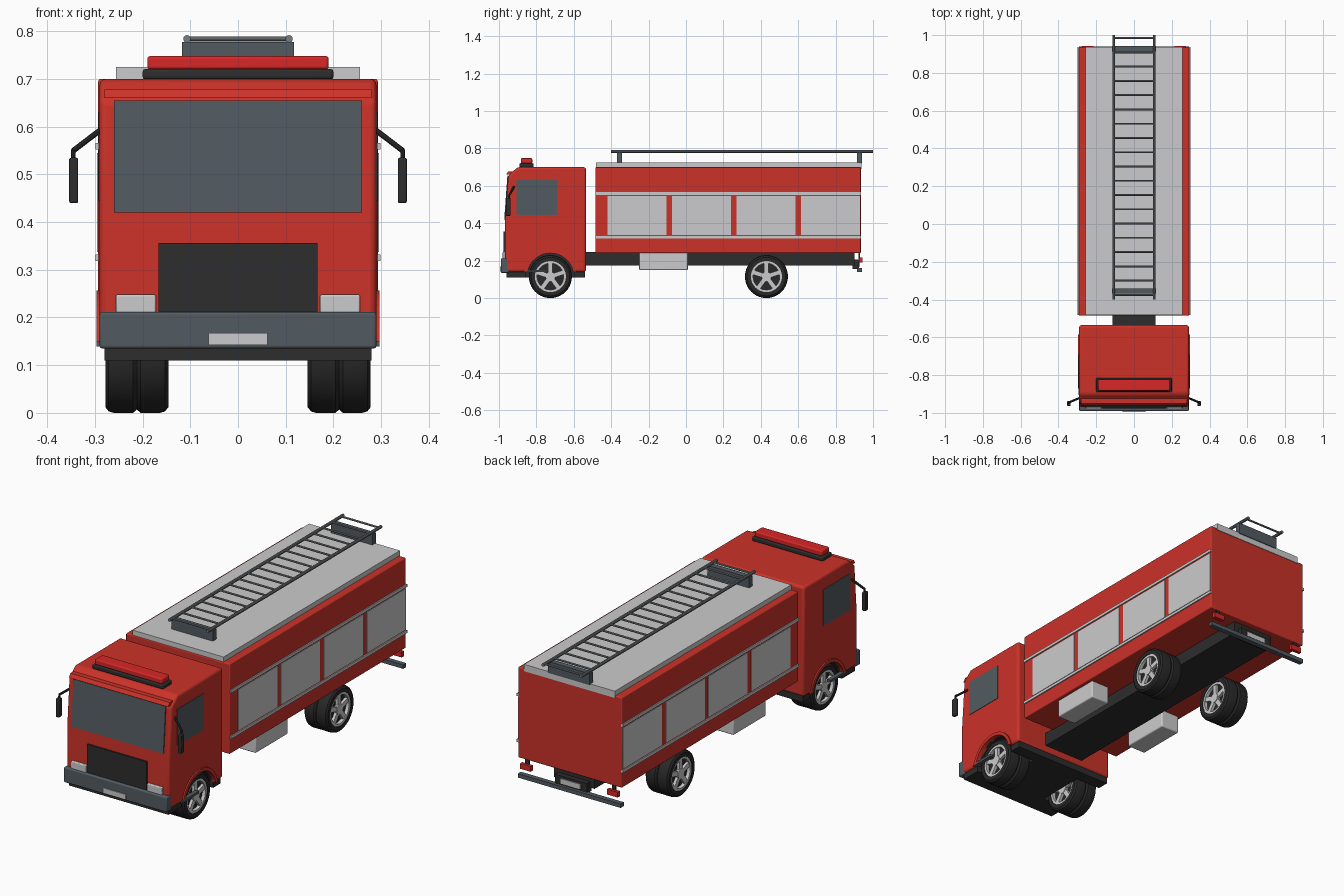
import bpy, bmesh, math
from mathutils import Vector

if "Cube" in bpy.data.objects:
    bpy.data.objects.remove(bpy.data.objects["Cube"])


def material(name, r, g, b):
    m = bpy.data.materials.new(name)
    m.use_nodes = True
    m.diffuse_color = (r, g, b, 1)
    m.node_tree.nodes["Principled BSDF"].inputs["Base Color"].default_value = (r, g, b, 1)
    return m


RED = material("body red", 0.60, 0.032, 0.022)
LAMP = material("lamp red", 0.68, 0.02, 0.02)
SILVER = material("light grey", 0.60, 0.60, 0.61)
SLATE = material("slate grey", 0.085, 0.105, 0.12)
STEEL = material("ladder steel", 0.19, 0.20, 0.21)
BLACK = material("trim black", 0.026, 0.026, 0.027)
TYRE = material("tyre rubber", 0.021, 0.021, 0.021)


def finish(name, bm, mats, bevel=0, smooth=False):
    bmesh.ops.recalc_face_normals(bm, faces=bm.faces)
    me = bpy.data.meshes.new(name)
    bm.to_mesh(me)
    bm.free()
    for m in mats:
        me.materials.append(m)
    ob = bpy.data.objects.new(name, me)
    bpy.context.scene.collection.objects.link(ob)
    if bevel:
        mod = ob.modifiers.new("edge bevel", "BEVEL")
        mod.width, mod.segments, mod.limit_method = bevel, 3, "ANGLE"
    if smooth or bevel:
        for o in bpy.context.selected_objects:
            o.select_set(False)
        ob.select_set(True)
        bpy.context.view_layer.objects.active = ob
        bpy.ops.object.shade_smooth_by_angle(angle=math.radians(35))
    return ob


def prism(name, pts, x0, x1, mat, bevel=0, rule=None, extra=()):
    """Extrude a (y, z) outline from x0 to x1."""
    bm = bmesh.new()
    a = [bm.verts.new((x0, y, z)) for y, z in pts]
    b = [bm.verts.new((x1, y, z)) for y, z in pts]
    n = len(pts)
    bm.faces.new(a)
    bm.faces.new(b[::-1])
    for i in range(n):
        j = (i + 1) % n
        f = bm.faces.new((a[i], a[j], b[j], b[i]))
        if rule:
            f.material_index = rule(f.calc_center_median())
    return finish(name, bm, (mat, *extra), bevel)


def box(name, x, y, z, mat, bevel=0):
    return prism(name, [(y[0], z[0]), (y[1], z[0]), (y[1], z[1]), (y[0], z[1])],
                 x[0], x[1], mat, bevel)


def pair(name, x, y, z, mat, bevel=0):
    for s, side in ((1, "left_"), (-1, "right_")):
        box(side + name, sorted((s * x[0], s * x[1])), y, z, mat, bevel)


def rod(name, p, q, r, mat, sides=10):
    p, q = Vector(p), Vector(q)
    bm = bmesh.new()
    bmesh.ops.create_cone(bm, cap_ends=True, segments=sides, radius1=r, radius2=r,
                          depth=(q - p).length)
    ob = finish(name, bm, [mat], smooth=True)
    ob.rotation_mode = "QUATERNION"
    ob.rotation_quaternion = (q - p).to_track_quat("Z", "Y")
    ob.location = (p + q) / 2
    return ob


def lathe(name, profile, centre, mat, steps=40):
    """Spin a closed (x, radius) profile about the axle."""
    bm = bmesh.new()
    rings = []
    for i in range(steps):
        t = math.tau * i / steps
        rings.append([bm.verts.new((x, r * math.cos(t), r * math.sin(t))) for x, r in profile])
    n = len(profile)
    for i in range(steps):
        a, b = rings[i], rings[(i + 1) % steps]
        for k in range(n):
            m = (k + 1) % n
            bm.faces.new((a[k], a[m], b[m], b[k]))
    ob = finish(name, bm, [mat], smooth=True)
    ob.location = centre
    return ob


AXLE_Z, FRONT_Y, REAR_Y, ARCH = 0.115, -0.725, 0.43, 0.125


def arc(r, low, count=16):
    """Arch points over the front axle, from back to front, ending at height low."""
    start = math.asin((low - AXLE_Z) / r)
    angles = [start + (math.pi - 2 * start) * i / count for i in range(count + 1)]
    return [(FRONT_Y + r * math.cos(t), AXLE_Z + r * math.sin(t)) for t in angles]


# Cab shell with open wheel arches
outline = [(-0.535, 0.14), (-0.535, 0.70), (-0.90, 0.70), (-0.95, 0.655), (-0.968, 0.41),
           (-0.968, 0.14)] + arc(ARCH, 0.14)[::-1]
prism("cab", outline, -0.29, 0.29, RED, 0.012, extra=[BLACK],
      rule=lambda c: int(math.hypot(c.y - FRONT_Y, c.z - AXLE_Z) < 0.13))
box("cab_floor", (-0.14, 0.14), (-0.955, -0.54), (0.11, 0.26), BLACK)
box("cab_front_skirt", (-0.28, 0.28), (-0.96, -0.855), (0.11, 0.145), BLACK)
box("cab_rear_skirt", (-0.28, 0.28), (-0.60, -0.54), (0.11, 0.145), BLACK)

# Cab front
prism("windscreen", [(-0.966, 0.42), (-0.972, 0.42), (-0.955, 0.655), (-0.949, 0.655)],
      -0.26, 0.26, SLATE)
prism("sun_visor", [(-0.94, 0.66), (-0.962, 0.66), (-0.950, 0.678), (-0.92, 0.678)],
      -0.28, 0.28, RED)
box("grille", (-0.167, 0.167), (-0.976, -0.96), (0.20, 0.356), BLACK)
pair("headlight", (0.172, 0.256), (-0.98, -0.96), (0.20, 0.248), SILVER, 0.004)
box("front_bumper", (-0.29, 0.29), (-0.99, -0.945), (0.135, 0.212), SLATE, 0.006)
box("front_plate", (-0.062, 0.062), (-0.994, -0.985), (0.142, 0.168), SILVER)

# Cab sides
for s, side in ((1, "left_"), (-1, "right_")):
    prism(side + "door_window", [(-0.69, 0.445), (-0.69, 0.63), (-0.905, 0.63), (-0.905, 0.445)],
          s * 0.286, s * 0.2925, SLATE)
    prism(side + "arch_flare", arc(0.142, 0.14) + arc(ARCH, 0.14)[::-1],
          s * 0.27, s * 0.297, RED)
    rod(side + "mirror_arm", (s * 0.286, -0.92, 0.595), (s * 0.345, -0.945, 0.55), 0.006, BLACK)
    rod(side + "mirror_stem", (s * 0.345, -0.945, 0.552), (s * 0.345, -0.948, 0.52), 0.005, BLACK)
pair("mirror", (0.335, 0.354), (-0.963, -0.937), (0.44, 0.535), BLACK, 0.004)
pair("cab_step", (0.277, 0.297), (-0.87, -0.74), (0.139, 0.151), SLATE)

# Roof beacon
box("beacon_base", (-0.20, 0.20), (-0.89, -0.815), (0.699, 0.721), BLACK, 0.006)
box("beacon_lamp", (-0.19, 0.19), (-0.883, -0.822), (0.72, 0.748), LAMP, 0.006)

# Chassis and equipment body
box("chassis", (-0.115, 0.115), (-0.56, 0.90), (0.175, 0.245), BLACK)
box("equipment_body", (-0.293, 0.293), (-0.485, 0.935), (0.24, 0.70), RED, 0.005)
box("roof_deck", (-0.256, 0.256), (-0.482, 0.938), (0.69, 0.725), SILVER)
pair("side_locker", (0.17, 0.275), (-0.25, 0.01), (0.15, 0.245), SILVER, 0.006)
for z, name in ((0.325, "lower_rail"), (0.559, "upper_rail")):
    pair(name, (0.29, 0.299), (-0.482, 0.936), (z - 0.007, z + 0.007), SILVER)
for i in range(4):
    y = -0.42 + i * 0.345
    pair("shutter_%d" % (i + 1), (0.29, 0.2955), (y, y + 0.315), (0.337, 0.545), SILVER)

# Rear fittings
box("rear_bumper", (-0.29, 0.29), (0.915, 0.94), (0.14, 0.16), SLATE)
box("rear_bumper_mount", (-0.09, 0.09), (0.89, 0.925), (0.155, 0.205), BLACK)
box("rear_plate", (-0.055, 0.055), (0.92, 0.93), (0.168, 0.193), SILVER)
pair("tail_lamp", (0.215, 0.275), (0.925, 0.943), (0.19, 0.217), LAMP)
pair("tail_lamp_bracket", (0.235, 0.255), (0.922, 0.93), (0.21, 0.245), BLACK)

# Roof ladder
for y, name in ((-0.355, "front"), (0.928, "rear")):
    box(name + "_ladder_support", (-0.117, 0.117), (y - 0.014, y + 0.014), (0.72, 0.778), SLATE)
for s, side in ((1, "left_"), (-1, "right_")):
    rod(side + "ladder_rail", (s * 0.107, -0.40, 0.784), (s * 0.107, 1.0, 0.784), 0.008, STEEL)
for i in range(19):
    y = -0.375 + i * 0.0755
    rod("ladder_rung_%d" % (i + 1), (-0.107, y, 0.784), (0.107, y, 0.784), 0.005, STEEL, 8)

# Wheels: twin tyres with five-spoke rims on both faces
half = [(0.066, 0.083), (0.066, 0.103), (0.059, 0.112), (0.048, 0.115), (0.008, 0.115)]
tyre = half + [(0, 0.108)] + [(-x, r) for x, r in half[::-1]]
for axle, ay in (("front", FRONT_Y), ("rear", REAR_Y)):
    for s, side in ((1, "left"), (-1, "right")):
        name = axle + "_" + side + "_"
        c = Vector((s * 0.212, ay, AXLE_Z))
        lathe(name + "tyre", tyre, c, TYRE)
        rod(name + "rim_core", c - Vector((0.046, 0, 0)), c + Vector((0.046, 0, 0)), 0.084, TYRE, 32)
        for d, face in ((1, "a"), (-1, "b")):
            rim = [(d * 0.046, 0.084), (d * 0.063, 0.084), (d * 0.063, 0.071), (d * 0.046, 0.071)]
            lathe(name + "rim_" + face, rim, c, SILVER)
            rod(name + "hub_" + face, c + Vector((d * 0.045, 0, 0)), c + Vector((d * 0.063, 0, 0)),
                0.026, SILVER, 20)
            for k in range(5):
                spoke = box(name + "spoke_%s%d" % (face, k + 1), sorted((d * 0.046, d * 0.060)),
                            (-0.012, 0.012), (0.015, 0.075), SILVER)
                spoke.location = c
                spoke.rotation_euler.x = math.tau * k / 5
